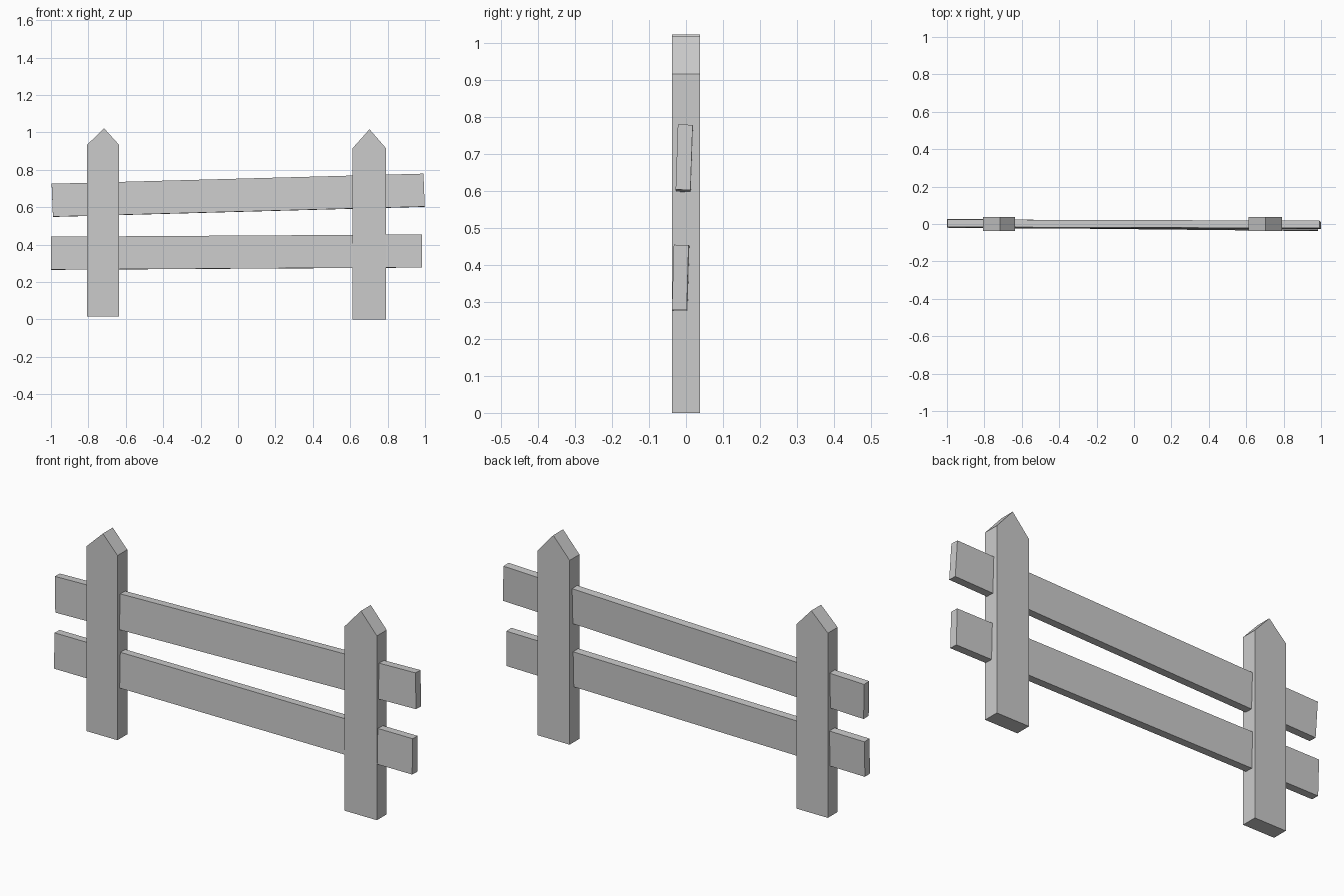
import bpy, bmesh
from mathutils import Vector, Matrix

if "Cube" in bpy.data.objects:
    bpy.data.objects.remove(bpy.data.objects["Cube"])


def finish(name, bm):
    bmesh.ops.recalc_face_normals(bm, faces=bm.faces[:])
    mesh = bpy.data.meshes.new(name)
    bm.to_mesh(mesh)
    bm.free()
    obj = bpy.data.objects.new(name, mesh)
    bpy.context.collection.objects.link(obj)
    return obj


# Post: pointed front profile extruded through its depth
def post(name, x0, x1, bottom, shoulder, apex_x, apex_z, half_depth=0.0385):
    profile = [(x0, bottom), (x1, bottom), (x1, shoulder),
               (apex_x, apex_z), (x0, shoulder)]
    bm = bmesh.new()
    face = bm.faces.new([bm.verts.new((x, -half_depth, z)) for x, z in profile])
    extruded = bmesh.ops.extrude_face_region(bm, geom=[face])["geom"]
    verts = [v for v in extruded if isinstance(v, bmesh.types.BMVert)]
    bmesh.ops.translate(bm, verts=verts, vec=(0, 2 * half_depth, 0))
    return finish(name, bm)


# Rail: box between two end centres, rolled and with slightly slanted ends
def rail(name, start, end, lean, slant, height=0.176, thickness=0.04):
    a, b = Vector(start), Vector(end)
    along = b - a
    across = Vector((0, thickness, -thickness * lean / height))
    up = Vector((slant, lean, height))
    m = Matrix((along, across, up)).transposed().to_4x4()
    m.translation = (a + b) / 2
    bm = bmesh.new()
    bmesh.ops.create_cube(bm, size=1, matrix=m)
    return finish(name, bm)


post("left_post", -0.807, -0.636, 0.016, 0.934, -0.716, 1.022)
post("right_post", 0.613, 0.791, 0.0, 0.916, 0.703, 1.017)

rail("upper_rail", (-0.993, 0.001, 0.637), (0.995, -0.005, 0.691),
     lean=0.006, slant=-0.007)
rail("lower_rail", (-1.0, 0.005, 0.354), (0.984, -0.0155, 0.366),
     lean=0.005, slant=-0.001)
